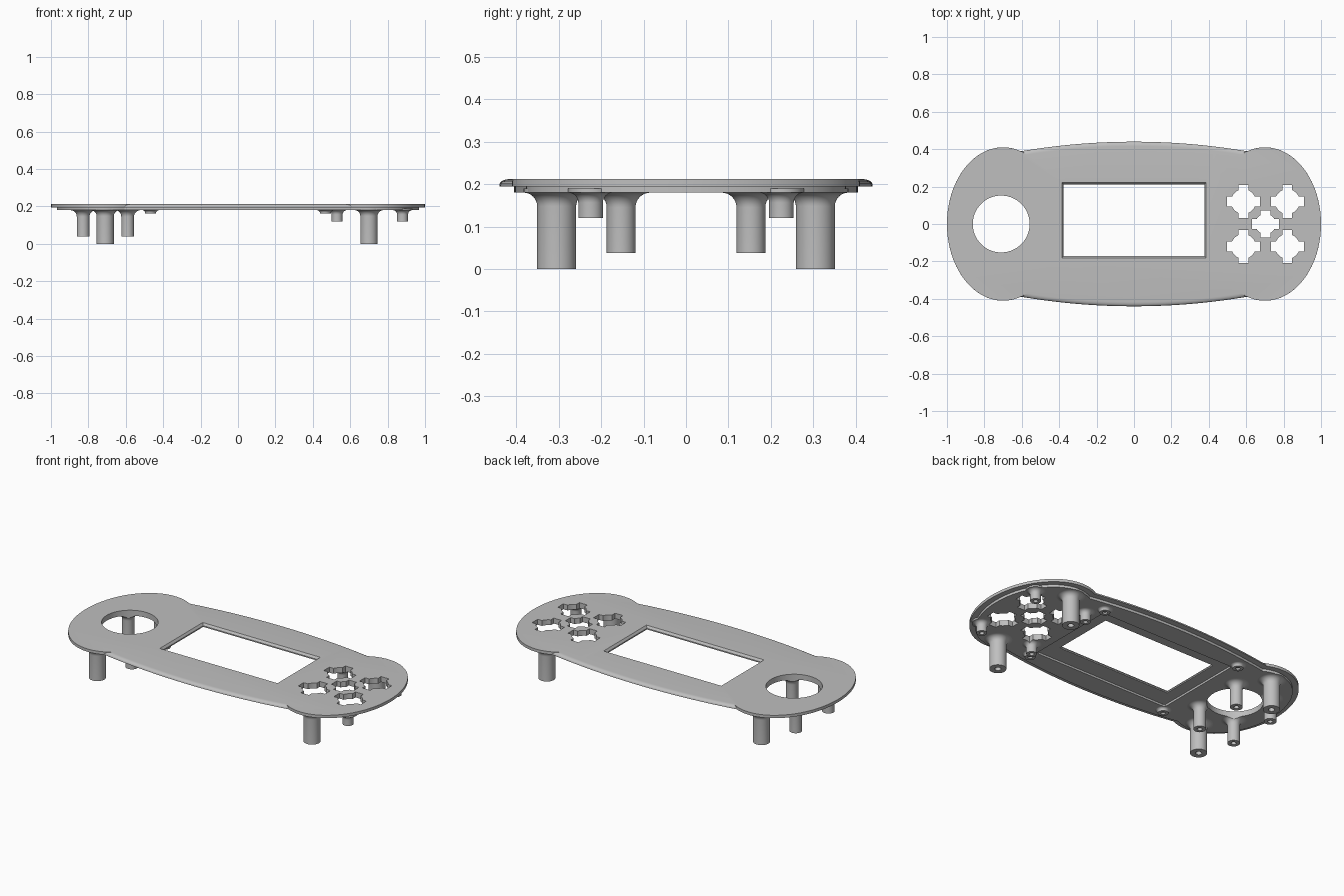
import bpy, bmesh, math

if "Cube" in bpy.data.objects:
    bpy.data.objects.remove(bpy.data.objects["Cube"])

grey = bpy.data.materials.new("light_grey_plastic")
grey.use_nodes = True
COLOUR = (0.52, 0.52, 0.52, 1)
grey.diffuse_color = COLOUR
grey.node_tree.nodes["Principled BSDF"].inputs["Base Color"].default_value = COLOUR

UNDER, STEP, TOP = 0.18, 0.195, 0.212   # underside, rim step and face heights


def loft(name, rings):
    """Skin a stack of (outline, z) rings and cap both ends."""
    bm = bmesh.new()
    loops = [[bm.verts.new((x, y, z)) for x, y in pts] for pts, z in rings]
    n = len(loops[0])
    for a, b in zip(loops, loops[1:]):
        for i in range(n):
            j = (i + 1) % n
            bm.faces.new((a[i], a[j], b[j], b[i]))
    bm.faces.new(loops[0])
    bm.faces.new(loops[-1])
    bmesh.ops.recalc_face_normals(bm, faces=bm.faces)
    mesh = bpy.data.meshes.new(name)
    bm.to_mesh(mesh)
    bm.free()
    mesh.materials.append(grey)
    obj = bpy.data.objects.new(name, mesh)
    bpy.context.collection.objects.link(obj)
    return obj


def circle(cx, cy, r, n=40):
    return [(cx + r * math.cos(i * math.tau / n), cy + r * math.sin(i * math.tau / n))
            for i in range(n)]


def rect(x, y0, y1):
    return [(-x, y0), (x, y0), (x, y1), (-x, y1)]


def cross(cx, cy, r, w, reach):
    """Round hole with four square notches."""
    pts = []
    start = math.asin(w / r)
    for q in range(4):
        c, s = math.cos(q * math.pi / 2), math.sin(q * math.pi / 2)
        arc = [start + (math.pi / 2 - 2 * start) * i / 8 for i in range(9)]
        quarter = [(reach, -w), (reach, w)] + [(r * math.cos(a), r * math.sin(a)) for a in arc]
        pts += [(cx + x * c - y * s, cy + x * s + y * c) for x, y in quarter]
    return pts


def outline(lobe_inset, arc_inset):
    """Two elliptical grips joined by shallow arcs."""
    cx, a, b = 0.7, 0.3 - lobe_inset, 0.41 - lobe_inset
    radius = 3.6

    def arc_y(x):
        return 0.44 - arc_inset - radius + math.sqrt(radius ** 2 - x * x)

    # angle on the grip where it meets the arc
    lo, hi = math.pi / 2, math.pi
    for _ in range(40):
        mid = (lo + hi) / 2
        if b * math.sin(mid) > arc_y(cx + a * math.cos(mid)):
            lo = mid
        else:
            hi = mid
    n = 48
    right = [(cx + a * math.cos(t), b * math.sin(t))
             for t in [-lo + 2 * lo * i / n for i in range(n + 1)]]
    end = right[-1][0]
    upper = [(x, arc_y(x)) for x in [end * (1 - 2 * i / 32) for i in range(1, 32)]]
    half = right + upper
    return half + [(-x, -y) for x, y in half]


def cut(obj, cutters):
    for c in cutters:
        mod = obj.modifiers.new("cut", "BOOLEAN")
        mod.operation = "DIFFERENCE"
        mod.solver = "EXACT"
        mod.object = c
    bpy.context.view_layer.update()
    graph = bpy.context.evaluated_depsgraph_get()
    mesh = bpy.data.meshes.new_from_object(obj.evaluated_get(graph))
    obj.modifiers.clear()
    obj.data = mesh


# Face plate: inset lip below, rounded top along the long arcs
inner = outline(0.033, 0.035)
rings = [(inner, UNDER), (inner, STEP), (outline(0, 0), STEP), (outline(0, 0), STEP + 0.003)]
for i in range(1, 6):
    t = i / 5 * math.pi / 2
    rings.append((outline(0, 0.024 * (1 - math.cos(t))), STEP + 0.003 + (TOP - STEP - 0.003) * math.sin(t)))
plate = loft("face_plate", rings)

# Cutters
stick_hole = loft("stick_cutter", [(circle(-0.71, 0, 0.152, 72), z) for z in (-0.1, 0.4)])
button_holes = []
for x, y, size in ((0.585, 0.12, 1), (0.82, 0.12, 1), (0.585, -0.12, 1), (0.82, -0.12, 1), (0.703, 0, 0.82)):
    shape = cross(x, y, 0.066 * size, 0.026, 0.088 * size)
    button_holes.append(loft("button_cutter", [(shape, -0.1), (shape, 0.4)]))
small, large = rect(0.377, -0.172, 0.212), rect(0.387, -0.182, 0.222)
screen = loft("screen_cutter", [(small, 0.1), (small, 0.199), (large, TOP + 0.001), (large, 0.4)])
recess_shape = rect(0.45, -0.28, 0.28)
recess = loft("recess_cutter", [(recess_shape, 0.1), (recess_shape, 0.192)])
cutters = [stick_hole, screen, recess] + button_holes
for c in cutters:
    c.hide_render = True
cut(plate, cutters)
parts = [plate]


def post(name, x, y, r, bottom, fillet, hole, cutters=()):
    """Hollow screw post with a filleted root."""
    profile = [(r + fillet, UNDER + 0.01)]
    for i in range(9):
        t = i / 8 * math.pi / 2
        profile.append((r + fillet * (1 - math.sin(t)), UNDER - fillet * (1 - math.cos(t))))
    profile += [(r, bottom), (hole, bottom), (hole, UNDER - 0.008)]
    obj = loft(name, [(circle(x, y, pr), z) for pr, z in profile])
    if cutters:
        cut(obj, cutters)
    parts.append(obj)


# Screw posts, mirrored front to back
for side, label in ((-1, "front"), (1, "back")):
    for x in (-0.71, 0.7):
        post(f"{label}_case_post", x, side * 0.305, 0.046, 0, 0.032, 0.017)
    for x in (-0.828, -0.59):
        post(f"{label}_stick_post", x, side * 0.153, 0.034, 0.038, 0.035, 0.014, [stick_hole])
    for x in (0.53, 0.88):
        post(f"{label}_button_post", x, side * 0.225, 0.029, 0.12, 0.024, 0.013, button_holes)
    for x in (-0.467, 0.467):
        post(f"{label}_screen_pad", x, side * 0.313, 0.029, 0.162, 0.016, 0.013)

for c in cutters:
    bpy.data.objects.remove(c)

# Smooth the curves, keep the edges crisp
bpy.ops.object.select_all(action="DESELECT")
for p in parts:
    p.select_set(True)
bpy.context.view_layer.objects.active = plate
bpy.ops.object.shade_smooth_by_angle(angle=math.radians(30))
